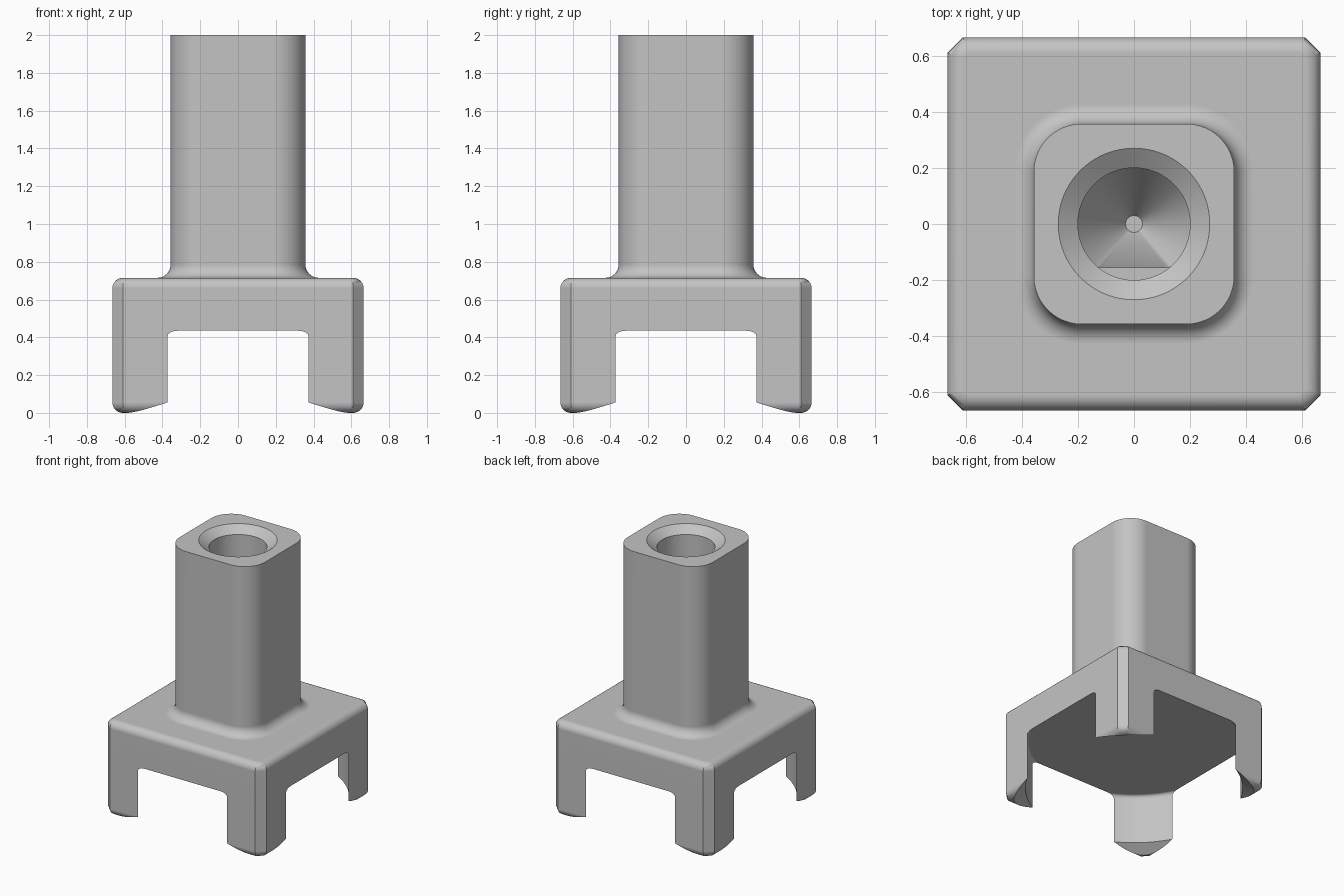
import bpy
import bmesh
from math import sin, cos, pi, radians

if "Cube" in bpy.data.objects:
    bpy.data.objects.remove(bpy.data.objects["Cube"])

HALF, EDGE = 0.665, 0.055      # base half width, edge rounding
BASE_TOP, CEILING = 0.715, 0.435
STEM, STEM_R, FILLET = 0.357, 0.17, 0.07
CAVITY_R = 0.763


def make_object(name, bm):
    bmesh.ops.remove_doubles(bm, verts=bm.verts, dist=1e-5)
    bmesh.ops.recalc_face_normals(bm, faces=bm.faces)
    mesh = bpy.data.meshes.new(name)
    bm.to_mesh(mesh)
    bm.free()
    obj = bpy.data.objects.new(name, mesh)
    bpy.context.collection.objects.link(obj)
    return obj


def loft(name, loops):
    """Skin a stack of equal-length point loops and cap both ends."""
    bm = bmesh.new()
    rings = [[bm.verts.new(p) for p in loop] for loop in loops]
    for low, high in zip(rings, rings[1:]):
        for i in range(len(low)):
            j = (i + 1) % len(low)
            bm.faces.new((low[i], low[j], high[j], high[i]))
    bm.faces.new(rings[0])
    bm.faces.new(rings[-1])
    return make_object(name, bm)


def circle(r, z, count=96, flat=None):
    """Circle of points, optionally cut to a D shape on the front side."""
    pts = []
    for i in range(count):
        a = 2 * pi * i / count
        y = r * sin(a)
        pts.append((r * cos(a), y if flat is None else max(y, flat), z))
    return pts


def rounded_square(half, r, z, steps=12):
    pts = []
    for q, (sx, sy) in enumerate(((1, 1), (-1, 1), (-1, -1), (1, -1))):
        for i in range(steps + 1):
            a = pi / 2 * (q + i / steps)
            pts.append((sx * (half - r) + r * cos(a), sy * (half - r) + r * sin(a), z))
    return pts


def combine(target, tool, operation):
    mod = target.modifiers.new(operation, 'BOOLEAN')
    mod.operation, mod.object, mod.solver = operation, tool, 'EXACT'
    bpy.context.view_layer.objects.active = target
    bpy.ops.object.modifier_apply(modifier=mod.name)
    bpy.data.objects.remove(tool)


# Base block: chamfered corners, rounded top and bottom rims
bm = bmesh.new()
inner = HALF - EDGE
outline = []
for sx, sy in ((1, 1), (-1, 1), (-1, -1), (1, -1)):
    pair = [(sx * HALF, sy * inner), (sx * inner, sy * HALF)]
    outline += pair if sx * sy > 0 else pair[::-1]
bottom = bm.faces.new([bm.verts.new((x, y, 0)) for x, y in outline])
walls = bmesh.ops.extrude_face_region(bm, geom=[bottom], use_keep_orig=True)
top_verts = [v for v in walls["geom"] if isinstance(v, bmesh.types.BMVert)]
bmesh.ops.translate(bm, verts=top_verts, vec=(0, 0, BASE_TOP))
rims = [e for e in bm.edges if abs(e.verts[0].co.z - e.verts[1].co.z) < 1e-4]
bmesh.ops.bevel(bm, geom=rims, offset=EDGE, segments=6, profile=0.5, affect='EDGES')
body = make_object("socket_stand", bm)

# Stem with a flared foot
loops = [rounded_square(STEM + FILLET, STEM_R + FILLET, BASE_TOP - 0.1)]
for i in range(9):
    a = pi / 2 * i / 8
    out = FILLET * (1 - sin(a))
    loops.append(rounded_square(STEM + out, STEM_R + out, BASE_TOP + FILLET * (1 - cos(a))))
loops.append(rounded_square(STEM, STEM_R, 2))
combine(body, loft("stem", loops), 'UNION')

# Round cavity that leaves four corner legs with sloped feet
slope = 0.082
loops = [circle(CAVITY_R + 2 * slope, -EDGE, 144), circle(CAVITY_R, EDGE, 144)]
for i in range(5):
    a = pi / 2 * i / 4
    loops.append(circle(CAVITY_R - 0.025 * (1 - cos(a)), CEILING - 0.03 * (1 - sin(a)), 144))
combine(body, loft("cavity_cutter", loops), 'DIFFERENCE')

# Countersunk bore stepping down to a D shape with a conical end
flat = -0.155
loops = [circle(0.34, 2.05), circle(0.2, 1.95), circle(0.2, 1.5),
         circle(0.2, 1.5, flat=flat), circle(0.2, 0.95, flat=flat), circle(0.03, 0.7)]
combine(body, loft("bore_cutter", loops), 'DIFFERENCE')

# Plain grey material
grey = bpy.data.materials.new("light_grey")
grey.use_nodes = True
colour = (0.55, 0.55, 0.55, 1)
grey.diffuse_color = colour
grey.node_tree.nodes["Principled BSDF"].inputs["Base Color"].default_value = colour
body.data.materials.clear()
body.data.materials.append(grey)

# Smooth shading with crisp edges
bpy.ops.object.select_all(action='DESELECT')
body.select_set(True)
bpy.context.view_layer.objects.active = body
bpy.ops.object.shade_smooth_by_angle(angle=radians(30))
weighted = body.modifiers.new("even_shading", 'WEIGHTED_NORMAL')
weighted.keep_sharp = True
